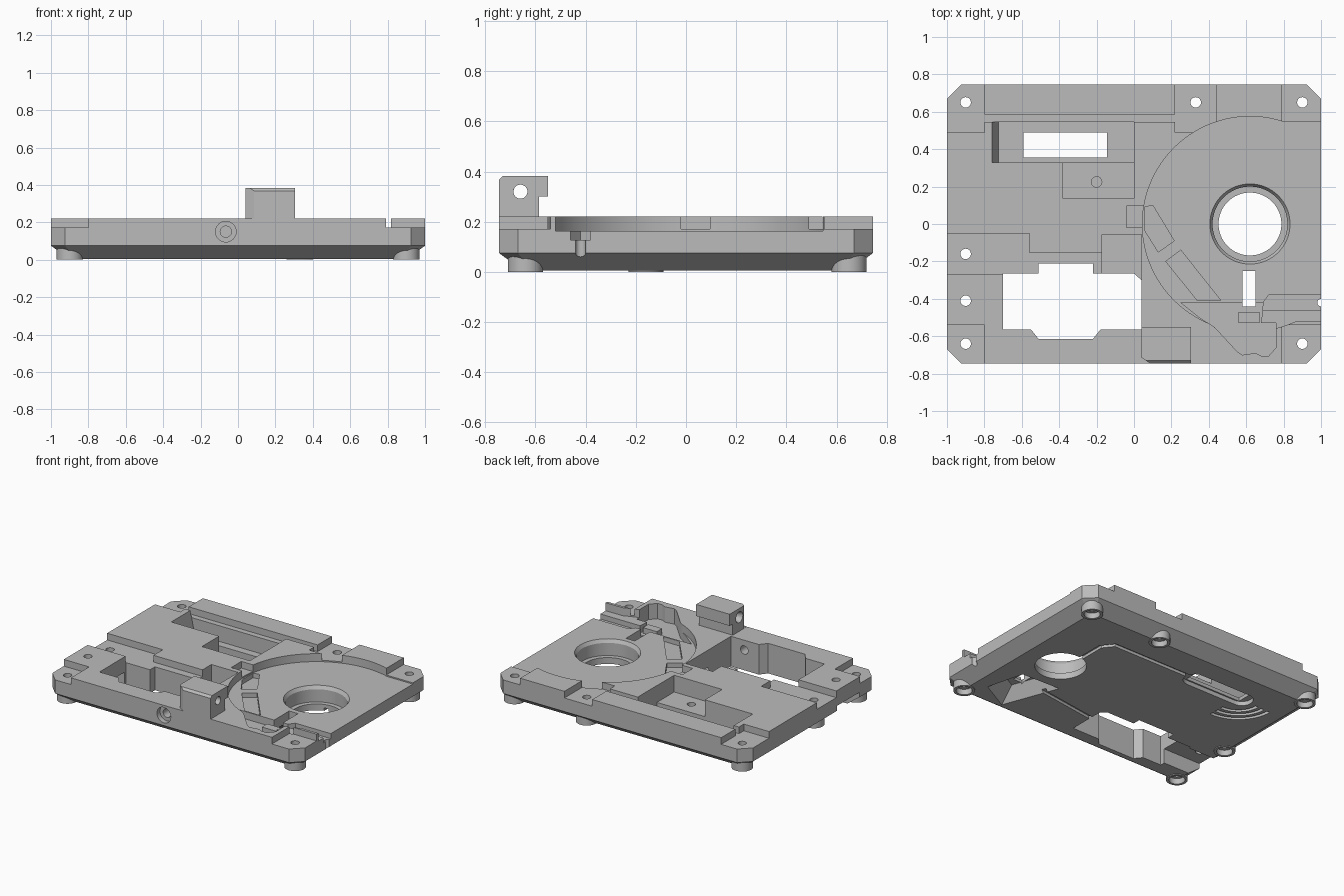
import bpy, bmesh
from math import cos, sin, radians, pi
from mathutils import Matrix, Vector

cube = bpy.data.objects.get("Cube")
if cube:
    bpy.data.objects.remove(cube, do_unlink=True)

grey = bpy.data.materials.new("machined_grey")
grey.use_nodes = True
grey.diffuse_color = (0.5, 0.5, 0.5, 1)
grey.node_tree.nodes["Principled BSDF"].inputs["Base Color"].default_value = (0.5, 0.5, 0.5, 1)


def make(name, bm):
    bmesh.ops.recalc_face_normals(bm, faces=bm.faces)
    mesh = bpy.data.meshes.new(name)
    bm.to_mesh(mesh)
    bm.free()
    mesh.materials.append(grey)
    ob = bpy.data.objects.new(name, mesh)
    bpy.context.scene.collection.objects.link(ob)
    return ob


def loft(name, loops):
    """Solid through matching rings of points."""
    bm = bmesh.new()
    rings = [[bm.verts.new(p) for p in loop] for loop in loops]
    for a, b in zip(rings, rings[1:]):
        for i in range(len(a)):
            j = (i + 1) % len(a)
            bm.faces.new((a[i], a[j], b[j], b[i]))
    bm.faces.new(rings[0])
    bm.faces.new(rings[-1])
    return make(name, bm)


def prism(pts, z0, z1, name="cutter"):
    return loft(name, [[(x, y, z) for x, y in pts] for z in (z0, z1)])


def box(x0, x1, y0, y1, z0, z1, name="cutter"):
    return prism([(x0, y0), (x1, y0), (x1, y1), (x0, y1)], z0, z1, name)


def rod(center, r0, r1, depth, axis="Z", name="cutter", sides=48):
    turn = {"X": Matrix.Rotation(pi / 2, 4, "Y"), "Y": Matrix.Rotation(pi / 2, 4, "X"),
            "Z": Matrix.Identity(4)}[axis]
    bm = bmesh.new()
    bmesh.ops.create_cone(bm, cap_ends=True, segments=sides, radius1=r0, radius2=r1,
                          depth=depth, matrix=Matrix.Translation(center) @ turn)
    return make(name, bm)


def combine(target, other, mode="DIFFERENCE"):
    mod = target.modifiers.new("shape", "BOOLEAN")
    mod.operation, mod.solver, mod.object = mode, "EXACT", other
    bpy.context.view_layer.objects.active = target
    bpy.ops.object.modifier_apply(modifier=mod.name)
    bpy.data.objects.remove(other, do_unlink=True)


def arc(cx, cy, r, a0, a1, n):
    angles = [radians(a0 + (a1 - a0) * i / n) for i in range(n + 1)]
    return [(cx + r * cos(a), cy + r * sin(a)) for a in angles]


def outline(inset, z):
    x, y, c = 1 - inset, 0.745 - inset, 0.075 - inset * 0.4
    return [(x - c, -y, z), (x, c - y, z), (x, y - c, z), (x - c, y, z),
            (c - x, y, z), (-x, y - c, z), (-x, c - y, z), (c - x, -y, z)]


TOP = 0.3
HUB = (0.62, 0.0)

# Plate with clipped corners and a sloping underside edge
plate = loft("base_plate", [outline(0.095, 0.005), outline(0, 0.075), outline(0, 0.22)])

# Round feet under the mounting holes
feet = [(-0.9, 0.65), (0.33, 0.65), (0.9, 0.65), (-0.9, -0.16), (-0.9, -0.64), (0.9, -0.64)]
for x, y in feet:
    combine(plate, rod((x, y, 0.045), 0.07, 0.07, 0.09), "UNION")

# Corner and mounting ledges
for x0, x1, y0, y1 in [(-1.1, -0.8, -0.8, -0.54), (0.79, 1.1, -0.8, -0.54),
                       (-1.1, -0.8, 0.49, 0.8), (0.79, 1.1, 0.5, 0.8), (0.22, 0.44, 0.49, 0.8)]:
    combine(plate, box(x0, x1, y0, y1, 0.172, TOP))

# Groove in front of the back rail
combine(plate, box(-0.8, 0.3, 0.545, 0.585, 0.172, TOP))

# Round tray, open on one side
tray = arc(*HUB, 0.575, 72, 295, 64) + [(1.1, -0.52), (1.1, 0.547)]
combine(plate, prism(tray, 0.163, TOP))

# Stepped bore with a bevelled rim and a bottom lip
combine(plate, rod((*HUB, 0.16), 0.2, 0.225, 0.04, sides=64))
combine(plate, rod((*HUB, 0.15), 0.2, 0.2, 0.2, sides=64))
combine(plate, rod((*HUB, 0.05), 0.168, 0.168, 0.3, sides=64))

# Slanted shallow pockets in the tray
combine(plate, prism([(0.055, 0.09), (0.1, 0.1), (0.215, -0.09), (0.13, -0.15), (0.055, -0.03)], 0.13, TOP))
combine(plate, prism([(0.17, -0.2), (0.25, -0.14), (0.465, -0.41), (0.34, -0.41)], 0.13, TOP))
combine(plate, box(-0.04, 0.06, -0.02, 0.095, 0.172, TOP))

# Arm pocket, side channel and through slot
arm = [(0.25, -0.42), (0.69, -0.42), (0.68, -0.53), (0.76, -0.53), (0.76, -0.66), (0.72, -0.705),
       (0.68, -0.705), (0.65, -0.69), (0.58, -0.7), (0.55, -0.68), (0.43, -0.55), (0.35, -0.5)]
combine(plate, prism(arm, 0.11, TOP))
combine(plate, prism([(0.66, -0.46), (0.72, -0.38), (1.1, -0.38), (1.1, -0.46)], 0.127, TOP))
combine(plate, box(0.58, 0.65, -0.44, -0.25, -0.1, TOP))
combine(plate, rod((1.0, -0.42, 0.1), 0.02, 0.02, 0.3, sides=24))

# Sunken bay with a sloping end, a hole shelf and a long slot
bay = [[(x, y, z) for x, y in [(x0, 0.33), (0, 0.33), (0, 0.545), (x0, 0.545)]]
       for x0, z in [(-0.725, 0.06), (-0.76, 0.225), (-0.76, TOP)]]
combine(plate, loft("cutter", bay))
combine(plate, box(-0.38, -0.001, 0.135, 0.35, 0.1, TOP))
combine(plate, box(-0.59, -0.145, 0.355, 0.49, -0.1, TOP))
combine(plate, rod((-0.2, 0.225, 0.1), 0.028, 0.028, 0.12, sides=24))

# Stepped ledges behind the window
ledge = [(-1.1, -0.05), (-1.1, -0.27), (-0.17, -0.27), (-0.17, -0.155), (-0.56, -0.155), (-0.56, -0.05)]
combine(plate, prism(ledge, 0.172, TOP))
combine(plate, box(-0.172, 0.04, -0.3, -0.055, 0.1, TOP))

# Window through the plate, and its side doorway
window = [(-0.7, -0.565), (-0.55, -0.565), (-0.51, -0.615), (-0.22, -0.615), (-0.18, -0.565),
          (0.04, -0.565), (0.04, -0.3), (0.0, -0.265), (-0.22, -0.265), (-0.22, -0.21),
          (-0.51, -0.21), (-0.51, -0.265), (-0.7, -0.265)]
combine(plate, prism(window, -0.1, TOP))
combine(plate, box(-1.1, -0.69, -0.53, -0.28, -0.1, 0.11))

# Mounting holes, cupped under the feet
for x, y in feet + [(-0.9, -0.41)]:
    combine(plate, rod((x, y, 0.1), 0.028, 0.028, 0.5, sides=24))
for x, y in feet:
    combine(plate, rod((x, y, 0), 0.052, 0.052, 0.08, sides=32))

# Counterbored hole in the front wall
combine(plate, rod((-0.065, -0.65, 0.15), 0.03, 0.03, 0.3, "Y", sides=32))
combine(plate, rod((-0.065, -0.75, 0.15), 0.055, 0.055, 0.08, "Y", sides=32))

# Underside: slot recess, grille arcs, cable grooves and arm hollow
slot = arc(-0.16, 0.42, 0.075, -90, 90, 10) + arc(-0.56, 0.42, 0.075, 90, 270, 10)
combine(plate, prism(slot, -0.1, 0.035))
for r in (0.15, 0.2, 0.25):
    combine(plate, prism(arc(-0.53, 0.42, r, 182, 272, 16) + arc(-0.53, 0.42, r + 0.025, 272, 182, 16), -0.1, 0.025))
groove = [(0.6, 0.15), (0.6, 0.36), (0.53, 0.45), (-0.14, 0.45), (-0.14, 0.42), (0.515, 0.42),
          (0.57, 0.35), (0.57, 0.15)]
combine(plate, prism(groove, -0.1, 0.025))
combine(plate, prism([(0.55, -0.3), (0.0, -0.38), (0.0, -0.41), (0.55, -0.33)], -0.1, 0.025))
hollow = [(0.81, -0.51), (0.74, -0.24), (0.44, -0.23), (0.59, -0.63)]
mid = Vector((0.63, -0.4))
combine(plate, loft("cutter", [[(*(mid + (Vector(p) - mid) * s), z) for p in hollow]
                               for s, z in [(1.1, -0.05), (1, 0.005), (0.45, 0.09)]]))

# Bracket block on the front edge, with a cross hole and trimmed corners
profile = [(-0.745, 0.2), (-0.585, 0.2), (-0.585, 0.3), (-0.55, 0.3), (-0.55, 0.383),
           (-0.73, 0.383), (-0.745, 0.368)]
bracket = loft("bracket_block", [[(x, y, z) for y, z in profile] for x in (0.04, 0.305)])
combine(bracket, prism([(0.02, -0.76), (0.11, -0.76), (0.04, -0.715), (0.02, -0.7)], 0.221, 0.5))
combine(bracket, rod((0.17, -0.66, 0.32), 0.028, 0.028, 0.4, "X", sides=24))
combine(bracket, rod((0.04, -0.66, 0.32), 0.05, 0.028, 0.06, "X", sides=24))

# Small clip beside the arm slot
clip = box(0.56, 0.67, -0.53, -0.47, 0.1, 0.15, "arm_clip")

for ob in (plate, bracket, clip):
    bpy.ops.object.select_all(action="DESELECT")
    ob.select_set(True)
    bpy.context.view_layer.objects.active = ob
    bpy.ops.object.shade_smooth_by_angle(angle=radians(25))
